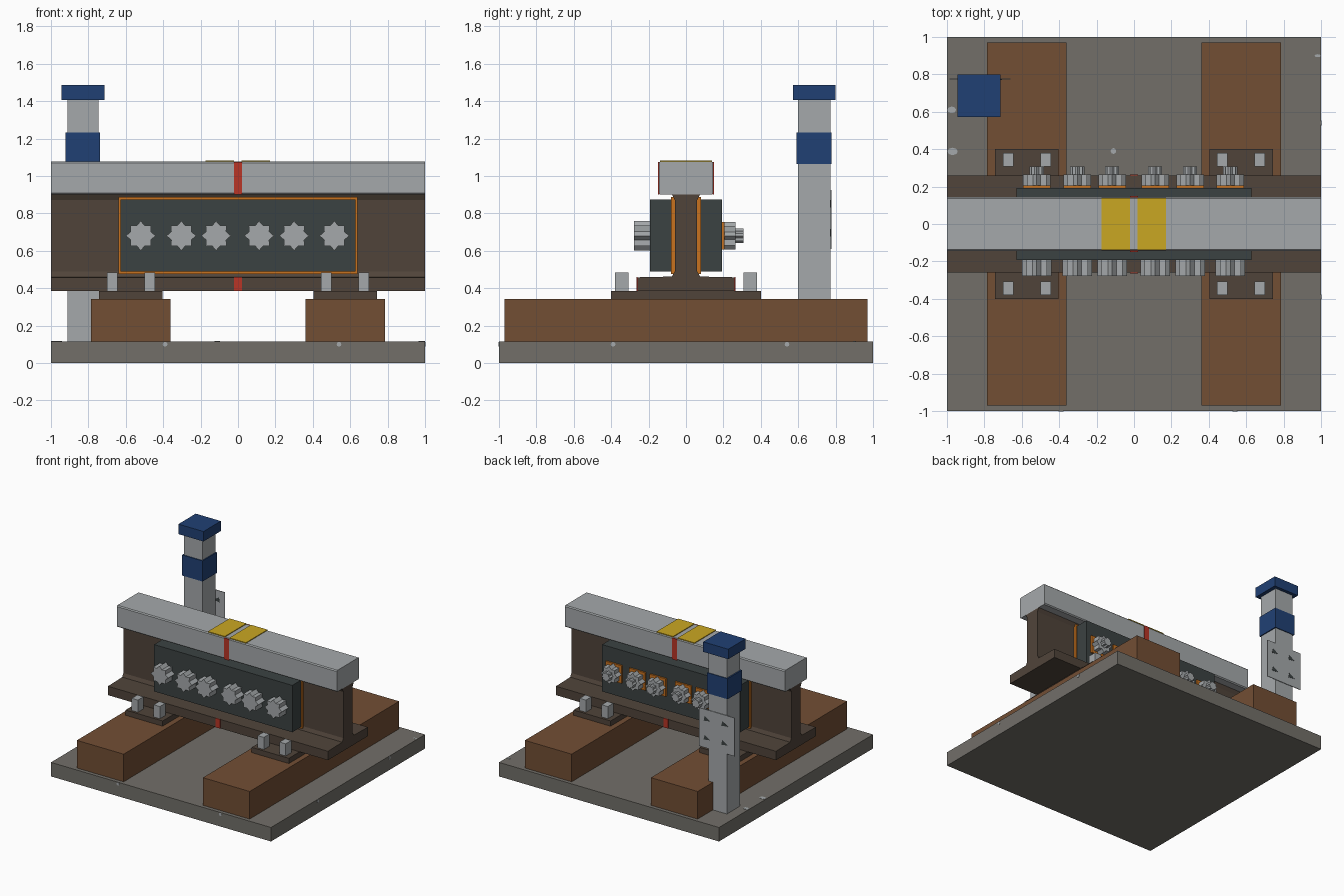
import bpy, bmesh, math
from mathutils import Matrix

cube = bpy.data.objects.get("Cube")
if cube:
    bpy.data.objects.remove(cube, do_unlink=True)


def material(name, hex_code):
    rgb = [int(hex_code[i:i + 2], 16) / 255 for i in (0, 2, 4)]
    lin = [c / 12.92 if c < 0.04045 else ((c + 0.055) / 1.055) ** 2.4 for c in rgb]
    m = bpy.data.materials.new(name)
    m.use_nodes = True
    m.diffuse_color = (*lin, 1)
    m.node_tree.nodes["Principled BSDF"].inputs["Base Color"].default_value = (*lin, 1)
    return m


STEEL = material("light_steel", "A5A9AB")
RUST = material("dark_rust", "50443A")
WOOD = material("brown_wood", "724E34")
STONE = material("grey_ballast", "726F69")
SLATE = material("dark_slate", "3B4242")
BLUE = material("blue_paint", "204074")
YELLOW = material("yellow_paint", "CAA722")
RED = material("red_insulation", "B93526")
ORANGE = material("orange_insulation", "C8721F")


def finish(name, bm, mat):
    bmesh.ops.recalc_face_normals(bm, faces=bm.faces)
    mesh = bpy.data.meshes.new(name)
    bm.to_mesh(mesh)
    bm.free()
    mesh.materials.append(mat)
    ob = bpy.data.objects.new(name, mesh)
    bpy.context.collection.objects.link(ob)
    return ob


def box(name, x, y, z, mat, bevel=0):
    """Box from (min, max) ranges on each axis."""
    bm = bmesh.new()
    size = [r[1] - r[0] for r in (x, y, z)]
    mid = [(r[0] + r[1]) / 2 for r in (x, y, z)]
    bmesh.ops.create_cube(bm, size=1, matrix=Matrix.Translation(mid) @ Matrix.Diagonal((*size, 1)))
    if bevel:
        edges = [e for e in bm.edges if abs(e.verts[0].co.x - e.verts[1].co.x) > 0.1]
        bmesh.ops.bevel(bm, geom=edges, offset=bevel, segments=1, affect='EDGES')
    return finish(name, bm, mat)


def prism(name, points, axis, start, end, mat):
    """Extrude a 2D profile along an axis: x uses (y, z), y uses (x, z), z uses (x, y)."""
    bm = bmesh.new()
    place = {'x': lambda p: (start, p[0], p[1]),
             'y': lambda p: (p[0], start, p[1]),
             'z': lambda p: (p[0], p[1], start)}[axis]
    face = bm.faces.new([bm.verts.new(place(p)) for p in points])
    ext = bmesh.ops.extrude_face_region(bm, geom=[face])
    verts = [v for v in ext['geom'] if isinstance(v, bmesh.types.BMVert)]
    d = end - start
    bmesh.ops.translate(bm, verts=verts, vec=(d * (axis == 'x'), d * (axis == 'y'), d * (axis == 'z')))
    return finish(name, bm, mat)


def star(cx, cz, outer, inner, tips=8):
    return [(cx + (inner if i % 2 else outer) * math.cos(math.pi * i / tips),
             cz + (inner if i % 2 else outer) * math.sin(math.pi * i / tips))
            for i in range(tips * 2)]


def blob(cx, cy, rx, ry):
    return [(cx + rx * math.cos(i * math.pi / 4), cy + ry * math.sin(i * math.pi / 4)) for i in range(8)]


# Ground slab with pale chips on its top and sides
box("ground_slab", (-1, 1), (-1, 1), (0, 0.115), STONE)
for i, (x, y, rx, ry) in enumerate([(-0.975, 0.61, 0.024, 0.018), (-0.97, 0.388, 0.028, 0.02),
                                    (0.982, 0.9, 0.017, 0.008), (-0.11, 0.39, 0.015, 0.016)]):
    prism(f"top_chip_{i}", blob(x, y, rx, ry), 'z', 0.114, 0.117, STEEL)
for i, p in enumerate((-0.39, 0.54)):
    chip = blob(p, 0.1, 0.013, 0.013)
    prism(f"front_chip_{i}", chip, 'y', -1.002, -0.999, STEEL)
    prism(f"side_chip_{i}", chip, 'x', 0.999, 1.002, STEEL)

# Sleepers, bearing plates and square spikes
for side, sx in (("left", 1), ("right", -1)):
    def span(a, b, s=sx):
        return tuple(sorted((a * s, b * s)))
    box(f"{side}_sleeper", span(0.36, 0.785), (-0.97, 0.97), (0.115, 0.342), WOOD)
    box(f"{side}_bearing_plate", span(0.405, 0.742), (-0.4, 0.4), (0.342, 0.385), RUST)
    for i, x in enumerate((0.473, 0.672)):
        for end, sy in (("front", -1), ("back", 1)):
            box(f"{side}_{end}_spike_{i}", span(x - 0.028, x + 0.028),
                span(0.308, 0.38, sy), (0.385, 0.485), STEEL)

# Rail: foot and web in one profile, with a pale head
half = [(0.26, 0.385), (0.26, 0.458), (0.075, 0.462), (0.06, 0.49), (0.06, 0.87), (0.075, 0.9)]
prism("rail_foot_and_web", half + [(-y, z) for y, z in reversed(half)], 'x', -1, 1, RUST)
box("rail_head", (-1, 1), (-0.145, 0.145), (0.9, 1.077), STEEL, bevel=0.008)

# Insulated joint: red strips on the edges, yellow marks on top
for end, s in (("front", -1), ("back", 1)):
    for part, y, z in (("head", 0.145, (0.9, 1.075)), ("foot", 0.26, (0.385, 0.46))):
        box(f"{end}_{part}_joint", (-0.021, 0.021), tuple(sorted((s * (y - 0.002), s * (y + 0.005)))), z, RED)
for name, x in (("right", (-0.175, -0.022)), ("left", (0.02, 0.17))):
    box(f"{name}_yellow_mark", x, (-0.14, 0.14), (1.076, 1.083), YELLOW)

# Joint bars with insulating liners
for end, s in (("front", -1), ("back", 1)):
    box(f"{end}_liner", (-0.638, 0.638), tuple(sorted((s * 0.055, s * 0.08))), (0.477, 0.888), ORANGE)
    box(f"{end}_joint_bar", (-0.628, 0.628), tuple(sorted((s * 0.079, s * 0.192))), (0.489, 0.874), SLATE)

# Bolts: heads in front; washers, nuts and stubs behind
for i, x in enumerate((-0.52, -0.303, -0.117, 0.113, 0.3, 0.515)):
    prism(f"bolt_head_{i}", star(x, 0.68, 0.079, 0.058), 'y', -0.19, -0.278, STEEL)
    box(f"bolt_washer_{i}", (x - 0.073, x + 0.073), (0.19, 0.206), (0.608, 0.754), ORANGE)
    prism(f"bolt_nut_{i}", star(x, 0.68, 0.074, 0.055), 'y', 0.206, 0.264, STEEL)
    prism(f"bolt_stub_{i}", star(x, 0.68, 0.038, 0.029), 'y', 0.262, 0.307, STEEL)

# Marker post with blue band and cap
box("post", (-0.912, -0.745), (0.6, 0.772), (0.115, 1.41), STEEL)
box("post_band", (-0.923, -0.737), (0.592, 0.778), (1.063, 1.232), BLUE)
box("post_cap", (-0.943, -0.715), (0.573, 0.798), (1.405, 1.487), BLUE)

# Thin sign on the back of the post with four dark marks
box("sign_plate", (-0.987, -0.66), (0.772, 0.777), (0.61, 0.925), STEEL)
for i, (x, z) in enumerate([(-0.895, 0.85), (-0.735, 0.85), (-0.895, 0.695), (-0.735, 0.695)]):
    prism(f"sign_mark_{i}", [(x - 0.03, z - 0.012), (x + 0.03, z - 0.02), (x + 0.02, z + 0.02)],
          'y', 0.771, 0.779, SLATE)
